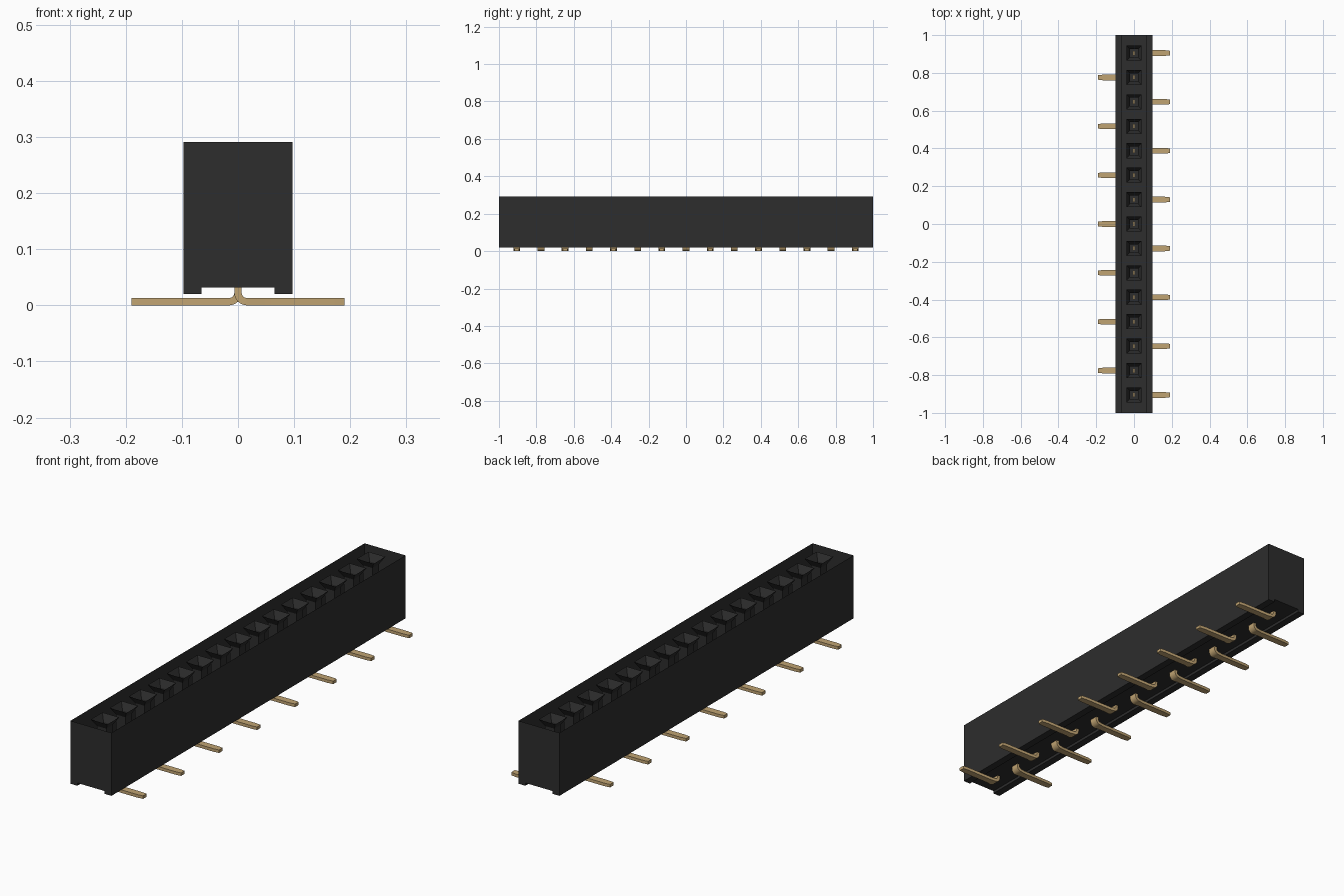
import bpy, bmesh, math
from mathutils import Vector

cube = bpy.data.objects.get("Cube")
if cube:
    bpy.data.objects.remove(cube, do_unlink=True)


def material(name, rgb):
    m = bpy.data.materials.new(name)
    m.use_nodes = True
    m.diffuse_color = (*rgb, 1)
    bsdf = next(n for n in m.node_tree.nodes if n.type == "BSDF_PRINCIPLED")
    bsdf.inputs["Base Color"].default_value = (*rgb, 1)
    return m


BLACK = material("black plastic", (0.026, 0.026, 0.026))
GOLD = material("gold metal", (0.53, 0.37, 0.17))


def finish(bm, name, mat, recalc=True):
    if recalc:
        bmesh.ops.recalc_face_normals(bm, faces=bm.faces[:])
    mesh = bpy.data.meshes.new(name)
    bm.to_mesh(mesh)
    bm.free()
    mesh.materials.append(mat)
    obj = bpy.data.objects.new(name, mesh)
    bpy.context.collection.objects.link(obj)
    return obj


def loft(bm, rings, caps=True):
    """Join rings of four corners into a tube."""
    loops = [[bm.verts.new(p) for p in ring] for ring in rings]
    for a, b in zip(loops, loops[1:]):
        for i in range(4):
            j = (i + 1) % 4
            bm.faces.new((a[i], a[j], b[j], b[i]))
    if caps:
        bm.faces.new(loops[0][::-1])
        bm.faces.new(loops[-1])


COUNT, PITCH = 15, 0.1293
TOP, FLOOR = 0.291, 0.032
ROWS = [(i - (COUNT - 1) / 2) * PITCH for i in range(COUNT)]

# Housing: thin open-topped shell with a groove along its underside
half = [(0.0975, TOP), (0.0975, 0.02), (0.065, 0.02), (0.065, FLOOR)]
profile = [(-x, z) for x, z in half] + half[::-1]
bm = bmesh.new()
front, back = [[bm.verts.new((x, y, z)) for x, z in profile] for y in (-1, 1)]
for i in range(len(profile) - 1):
    bm.faces.new((front[i], front[i + 1], back[i + 1], back[i]))
bm.faces.new(front)
bm.faces.new(back[::-1])
finish(bm, "housing", BLACK)

# Sockets: square funnels leading into straight shafts
bm = bmesh.new()
for y in ROWS:
    rings = []
    for r, z in ((0.04, TOP), (0.022, TOP - 0.03), (0.022, FLOOR)):
        rings.append([(sx * r, y + sy * r, z)
                      for sx, sy in ((-1, -1), (1, -1), (1, 1), (-1, 1))])
    loft(bm, rings, caps=False)
finish(bm, "sockets", BLACK, recalc=False)


# Pins: upright contact, rounded bend and flat tail, alternating sides
def pin(bm, y, side):
    t, r = 0.0065, 0.016
    bend = t + r
    stations = [(0, 0.24, 0, 0.012), (0, FLOOR, 0, 0.012), (0, FLOOR, 0, 0.018)]
    for k in range(7):
        a = math.radians(15 * k)
        stations.append((r - r * math.cos(a), bend - r * math.sin(a), a, 0.018))
    flat = math.pi / 2
    stations += [(0.035, t, flat, 0.015), (0.165, t, flat, 0.015),
                 (0.19, t, flat, 0.012)]
    rings = []
    for x, z, a, w in stations:
        n = Vector((math.cos(a), 0, math.sin(a))) * t
        ring = []
        for sn, sw in ((-1, -1), (1, -1), (1, 1), (-1, 1)):
            ring.append((side * (x + sn * n.x), y + sw * w, z + sn * n.z))
        rings.append(ring)
    loft(bm, rings)


bm = bmesh.new()
for i, y in enumerate(ROWS):
    pin(bm, y, 1 if i % 2 == 0 else -1)
pins = finish(bm, "pins", GOLD)
bpy.context.view_layer.objects.active = pins
pins.select_set(True)
bpy.ops.object.shade_smooth_by_angle(angle=math.radians(30))
